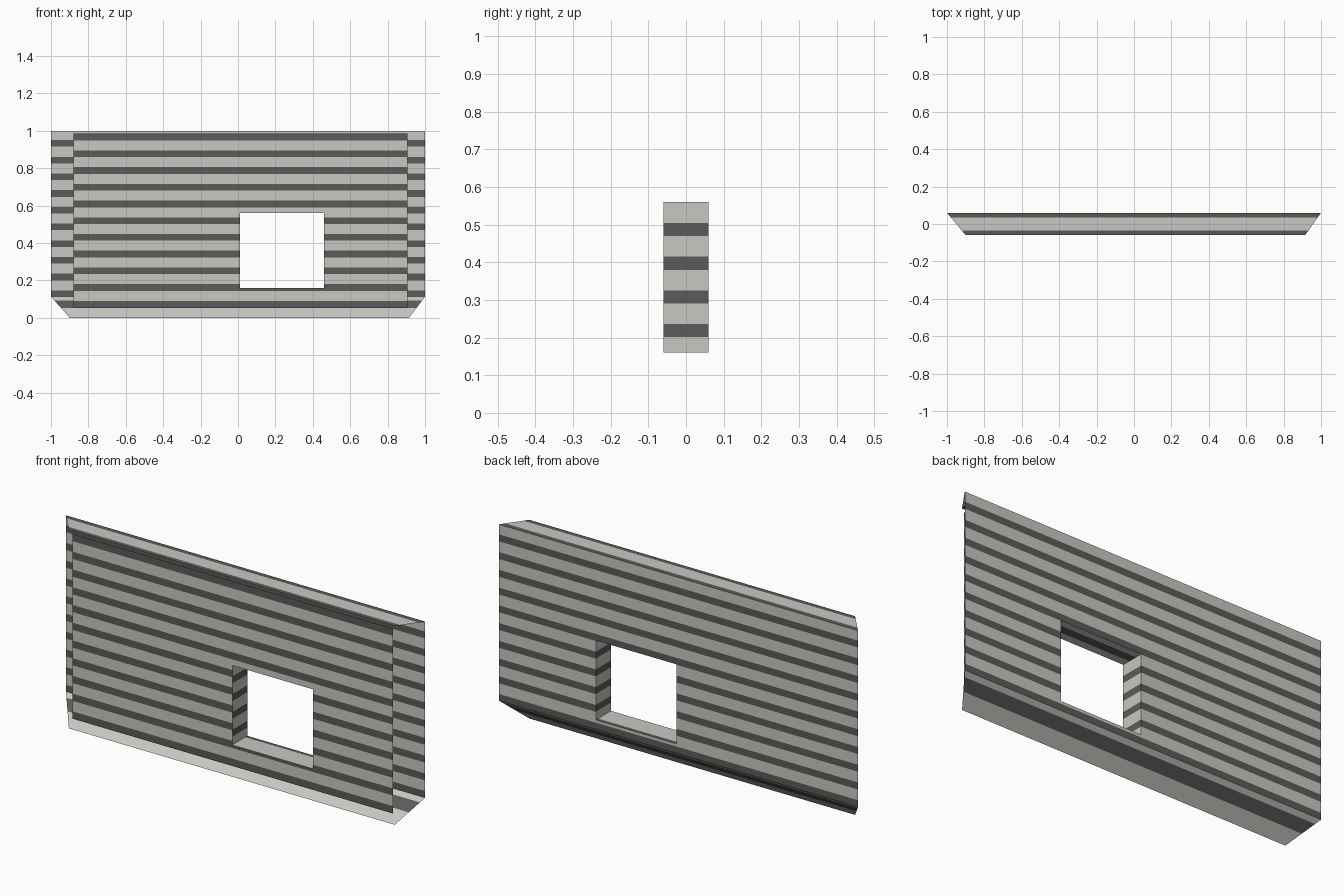
import bpy, bmesh
from mathutils import Vector

if "Cube" in bpy.data.objects:
    bpy.data.objects.remove(bpy.data.objects["Cube"])

def material(name, rgb):
    m = bpy.data.materials.new(name)
    m.diffuse_color = (*rgb, 1)
    m.use_nodes = True
    m.node_tree.nodes["Principled BSDF"].inputs["Base Color"].default_value = m.diffuse_color
    return m

MATS = [material("light_plank", (0.58, 0.58, 0.54)),
        material("dark_gap", (0.105, 0.105, 0.103))]

Y = 0.06                                  # half depth of the wall
HX0, HX1, HZ0, HZ1 = 0.01, 0.46, 0.16, 0.56   # window opening
STEP = 0.0893                             # plank spacing

def sheet(name, us, bands, place, outward, hole=False):
    """Thin sheet: bands are (start, end, dark) rows, us are column limits."""
    bm = bmesh.new()
    for a, b, dark in bands:
        for u0, u1 in zip(us, us[1:]):
            if hole and u0 >= HX0 and u1 <= HX1 and a >= HZ0 - 1e-6 and b <= HZ1 + 1e-6:
                continue
            f = bm.faces.new([bm.verts.new(place(u, v))
                              for u, v in ((u0, a), (u1, a), (u1, b), (u0, b))])
            f.material_index = dark
    bmesh.ops.remove_doubles(bm, verts=bm.verts, dist=1e-5)
    for f in bm.faces:
        f.normal_update()
        if f.normal.dot(Vector(outward)) < 0:
            f.normal_flip()
    me = bpy.data.meshes.new(name)
    bm.to_mesh(me)
    bm.free()
    for m in MATS:
        me.materials.append(m)
    ob = bpy.data.objects.new(name, me)
    bpy.context.collection.objects.link(ob)

def rows(lo, hi, top, height, extra=()):
    """Split lo..hi into light rows and dark gaps repeating down from top."""
    cuts = {lo, hi, *extra}
    for k in range(13):
        for z in (top - k * STEP, top - k * STEP - height):
            if lo + 1e-3 < z < hi - 1e-3:
                cuts.add(z)
    cuts = sorted(cuts)
    return [(a, b, int((top - (a + b) / 2) % STEP < height))
            for a, b in zip(cuts, cuts[1:])]

# Front and back cladding with the window opening
sheet("front_cladding", [-0.88, HX0, HX1, 0.905], rows(0.054, 0.985, 0.984, 0.036, (HZ0, HZ1)),
      lambda x, z: (x, -Y, z), (0, -1, 0), True)
sheet("back_cladding", [-1, HX0, HX1, 1], rows(0.113, 1.0, 0.95, 0.035, (HZ0, HZ1)),
      lambda x, z: (x, Y, z), (0, 1, 0), True)

# Mitred top cap and sloping bottom board: t runs from front (0) to back (1)
def mitre(z_front, z_back):
    def place(u, t):
        end = -1 if u < 0 else 1
        front = -0.9 if u < 0 else 0.915
        return (front + (end - front) * t, -Y + 2 * Y * t, z_front + (z_back - z_front) * t)
    return place

sheet("top_cap", [-1, 1], [(0, 0.2, 1), (0.2, 0.79, 0), (0.79, 1, 1)],
      mitre(1, 1), (0, 0, 1))
sheet("bottom_board", [-1, 1], [(0, 0.46, 0), (0.46, 0.83, 1), (0.83, 1, 0)],
      mitre(0, 0.113), (0, 0, -1))

# Window reveal
for name, x, n in (("left_reveal", HX0, 1), ("right_reveal", HX1, -1)):
    sheet(name, [-Y, Y], rows(HZ0, HZ1, 0.504, 0.035),
          lambda y, z, x=x: (x, y, z), (n, 0, 0))
sheet("window_sill", [HX0, HX1], [(-Y, 0.042, 0), (0.042, Y, 1)],
      lambda x, y: (x, y, HZ0), (0, 0, 1))
sheet("window_head", [HX0, HX1], [(-Y, -0.02, 0), (-0.02, 0.025, 1), (0.025, Y, 0)],
      lambda x, y: (x, y, HZ1), (0, 0, -1))
